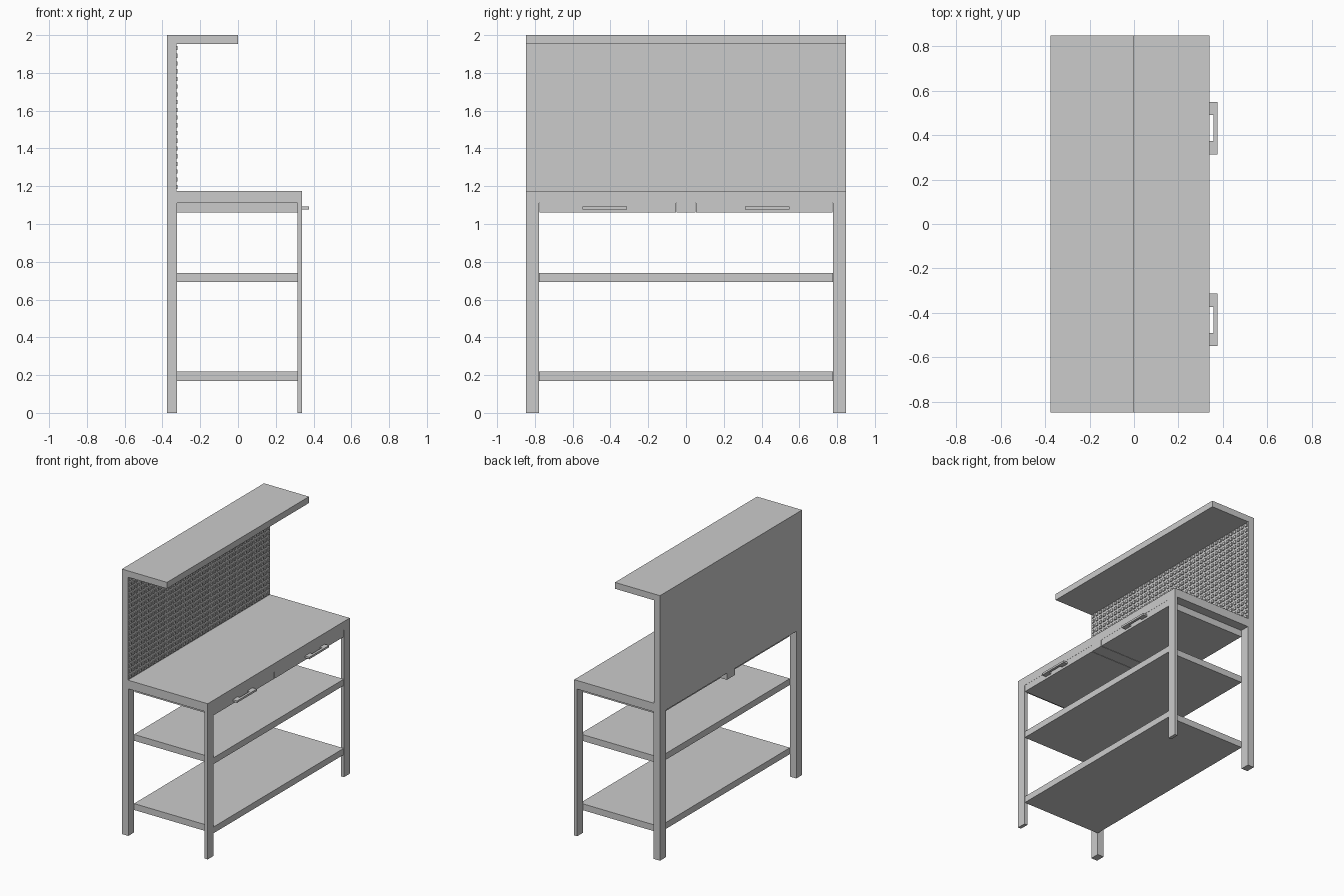
import bpy, bmesh

if "Cube" in bpy.data.objects:
    bpy.data.objects.remove(bpy.data.objects["Cube"])

W = 0.847            # half width along y
LEG_IN = 0.778       # inner face of the legs
BACK, FRONT = -0.376, 0.34
POST_X, LEG_X = -0.323, 0.315


def add_box(bm, x, y, z):
    vs = [bm.verts.new((a, b, c)) for a in x for b in y for c in z]
    for f in ((0, 1, 3, 2), (4, 6, 7, 5), (0, 4, 5, 1),
              (2, 3, 7, 6), (0, 2, 6, 4), (1, 5, 7, 3)):
        bm.faces.new([vs[i] for i in f])


def make(name, bm):
    bmesh.ops.recalc_face_normals(bm, faces=bm.faces)
    me = bpy.data.meshes.new(name)
    bm.to_mesh(me)
    bm.free()
    ob = bpy.data.objects.new(name, me)
    bpy.context.collection.objects.link(ob)
    return ob


def box(name, x, y, z):
    bm = bmesh.new()
    add_box(bm, x, y, z)
    return make(name, bm)


# Legs, drawers and handles on both sides
for side, s in (("left", -1), ("right", 1)):
    leg_y = sorted((s * LEG_IN, s * W))
    box(side + "_back_leg", (BACK, POST_X), leg_y, (0, 1.11))
    box(side + "_front_leg", (LEG_X, FRONT), leg_y, (0, 1.11))
    box(side + "_drawer", (POST_X, FRONT - 0.001),
        sorted((s * 0.052, s * (LEG_IN - 0.003))), (1.06, 1.11))

    # U-shaped pull handle extruded from a flat profile
    bm = bmesh.new()
    profile = [(FRONT, 0.313), (0.376, 0.313), (0.376, 0.548), (FRONT, 0.548),
               (FRONT, 0.490), (0.358, 0.490), (0.358, 0.373), (FRONT, 0.373)]
    face = bm.faces.new([bm.verts.new((x, s * y, 1.077)) for x, y in profile])
    ext = bmesh.ops.extrude_face_region(bm, geom=[face], use_keep_orig=True)
    top = [g for g in ext["geom"] if isinstance(g, bmesh.types.BMVert)]
    bmesh.ops.translate(bm, verts=top, vec=(0, 0, 0.015))
    make(side + "_drawer_handle", bm)

# Divider between the drawers, visible at the back
box("drawer_divider", (BACK, FRONT), (-0.049, 0.049), (1.06, 1.11))

# Worktop and shelves
box("worktop", (BACK, FRONT), (-W, W), (1.11, 1.175))
for name, z in (("lower_shelf", 0.17), ("middle_shelf", 0.692)):
    box(name, (POST_X, LEG_X), (-LEG_IN, LEG_IN), (z, z + 0.048))
    # rails carrying the shelf fronts, flush with the legs
    box(name + "_front_rail", (LEG_X, FRONT - 0.001),
        (-LEG_IN + 0.002, LEG_IN - 0.002), (z, z + 0.048))

# Back panel and overhead canopy
box("back_panel", (BACK, POST_X - 0.003), (-W, W), (1.175, 1.952))
box("canopy", (BACK, 0.0), (-W, W), (1.952, 2.0))

# Grid of small raised studs on the tool panel
bm = bmesh.new()
rows, cols = 19, 42
for r in range(rows):
    z = 1.175 + (r + 0.5) * 0.777 / rows
    for c in range(cols):
        y = -W + (c + 0.5) * 2 * W / cols
        add_box(bm, (POST_X - 0.003, POST_X + 0.004),
                (y - 0.011, y + 0.011), (z - 0.011, z + 0.011))
make("tool_panel_studs", bm)
